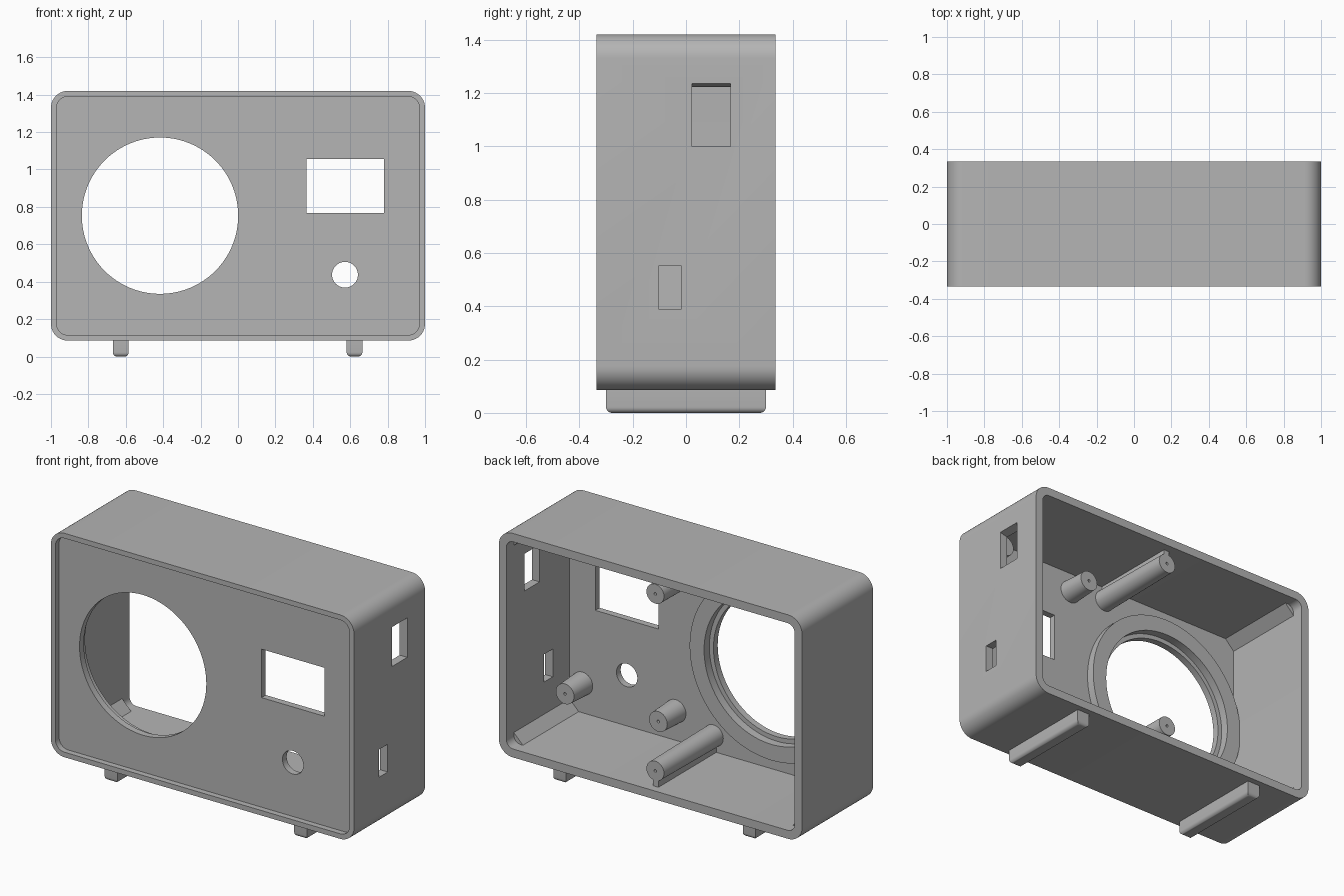
import bpy
import bmesh
from math import sin, cos, pi, radians
from mathutils import Matrix, Vector

cube = bpy.data.objects.get("Cube")
if cube:
    bpy.data.objects.remove(cube)

GREY = (0.46, 0.46, 0.46, 1)
mat = bpy.data.materials.new("plain grey plastic")
mat.use_nodes = True
mat.diffuse_color = GREY
mat.node_tree.nodes["Principled BSDF"].inputs["Base Color"].default_value = GREY

BOTTOM, TOP, HALF = 0.085, 1.42, 0.335
WALL = 0.05
PLATE_FRONT, PLATE_BACK = -0.30, -0.26
MID = (BOTTOM + TOP) / 2


def finish(name, bm):
    bmesh.ops.recalc_face_normals(bm, faces=bm.faces)
    mesh = bpy.data.meshes.new(name)
    bm.to_mesh(mesh)
    bm.free()
    mesh.materials.append(mat)
    obj = bpy.data.objects.new(name, mesh)
    bpy.context.collection.objects.link(obj)
    return obj


def prism(name, points, y0, y1, bevel=0):
    """Extrude an x-z outline along y; optionally round its lowest edges."""
    bm = bmesh.new()
    face = bm.faces.new([bm.verts.new((x, y0, z)) for x, z in points])
    out = bmesh.ops.extrude_face_region(bm, geom=[face])
    moved = [v for v in out["geom"] if isinstance(v, bmesh.types.BMVert)]
    bmesh.ops.translate(bm, verts=moved, vec=(0, y1 - y0, 0))
    if bevel:
        low = min(v.co.z for v in bm.verts) + 0.001
        edges = [e for e in bm.edges if all(v.co.z < low for v in e.verts)]
        bmesh.ops.bevel(bm, geom=edges, offset=bevel, segments=5,
                        profile=0.5, affect="EDGES")
    return finish(name, bm)


def rect(x0, x1, z0, z1):
    return [(x0, z0), (x1, z0), (x1, z1), (x0, z1)]


def rounded(inset, radius, steps=10):
    """Rounded outline of the case, moved inward by inset."""
    w, h = 1 - inset - radius, (TOP - BOTTOM) / 2 - inset - radius
    pts = []
    for q, (sx, sz) in enumerate([(1, 1), (-1, 1), (-1, -1), (1, -1)]):
        for i in range(steps + 1):
            a = (q + i / steps) * pi / 2
            pts.append((sx * w + radius * cos(a), MID + sz * h + radius * sin(a)))
    return pts


def circle(x, z, r, n):
    return [(x + r * cos(2 * pi * i / n), z + r * sin(2 * pi * i / n)) for i in range(n)]


def tube(name, x, z, y0, y1, r0, r1, bore, n=40):
    """Hollow round part along y, from radius r0 at y0 to r1 at y1."""
    bm = bmesh.new()
    ring = [bm.verts.new((r, y, 0)) for r, y in
            [(bore, y0), (r0, y0), (r1, y1), (bore, y1)]]
    edges = [bm.edges.new((ring[i], ring[(i + 1) % 4])) for i in range(4)]
    bmesh.ops.spin(bm, geom=ring + edges, axis=(0, 1, 0), cent=(0, 0, 0),
                   angle=2 * pi, steps=n)
    bmesh.ops.remove_doubles(bm, verts=bm.verts, dist=0.0001)
    bmesh.ops.transform(bm, matrix=Matrix.Translation(Vector((x, 0, z))), verts=bm.verts)
    return finish(name, bm)


# Case shell
case = prism("case_shell", rounded(0, 0.09), -HALF, HALF)

# Openings cut from the shell
cutters = [
    prism("front_recess_cutter", rounded(0.03, 0.06), -0.5, PLATE_FRONT),
    prism("rear_cavity_cutter", rounded(WALL, 0.045), PLATE_BACK, 0.5),
    prism("round_opening_cutter", circle(-0.417, 0.753, 0.418, 96), -0.4, -0.15),
    prism("display_opening_cutter", rect(0.365, 0.78, 0.768, 1.057), -0.4, -0.15),
    prism("knob_hole_cutter", circle(0.572, 0.437, 0.069, 40), -0.4, -0.15),
    prism("upper_side_cutter",
          [(0.9, 1.0), (1.05, 1.0), (1.05, 1.235), (1.0, 1.235), (0.95, 1.222), (0.9, 1.222)],
          0.022, 0.166),
    prism("lower_side_cutter", rect(0.9, 1.05, 0.387, 0.552), -0.102, -0.018),
]
for c in cutters:
    mod = case.modifiers.new(c.name, "BOOLEAN")
    mod.operation = "DIFFERENCE"
    mod.solver = "EXACT"
    mod.object = c
bpy.context.view_layer.update()
shell = bpy.data.meshes.new_from_object(
    case.evaluated_get(bpy.context.evaluated_depsgraph_get()))
case.modifiers.clear()
case.data = shell
for c in cutters:
    bpy.data.objects.remove(c)
parts = [case]

# Raised collar behind the round opening
parts.append(tube("opening_collar", -0.417, 0.753, PLATE_BACK - 0.005, -0.21,
                  0.54, 0.54, 0.445, 96))

# Short board posts on the inside of the front plate
for x in (0.25, 0.865):
    for z in (0.31, 1.25):
        parts.append(tube("board_post", x, z, PLATE_BACK - 0.005, -0.095, 0.068, 0.06, 0.008))

# Long screw posts with ribs to the floor and ceiling
for z, wall in ((0.23, BOTTOM + 0.03), (1.285, TOP - 0.03)):
    parts.append(tube("long_post", 0, z, PLATE_BACK - 0.005, 0.29, 0.064, 0.058, 0.008))
    edge = z + (0.045 if wall > z else -0.045)
    parts.append(prism("post_rib", rect(-0.018, 0.018, min(edge, wall), max(edge, wall)),
                       PLATE_BACK - 0.005, 0.285))

# Sloped corner fillets along the inside of the case
for sx in (-1, 1):
    for sz in (-1, 1):
        x, z = 1 - WALL, (TOP - BOTTOM) / 2 - WALL
        tri = [(x + 0.01, z - 0.07), (x - 0.07, z + 0.01), (x - 0.005, z + 0.01),
               (x + 0.01, z - 0.005)]
        parts.append(prism("corner_fillet", [(sx * a, MID + sz * b) for a, b in tri],
                           PLATE_BACK - 0.005, 0.265))

# Foot rails
for x in (-0.627, 0.623):
    parts.append(prism("foot_rail", rect(x - 0.042, x + 0.042, 0, BOTTOM + 0.02),
                       -0.3, 0.3, bevel=0.022))

# Smooth curved surfaces, keep sharp edges
bpy.ops.object.select_all(action="DESELECT")
for p in parts:
    p.select_set(True)
bpy.context.view_layer.objects.active = case
bpy.ops.object.shade_smooth_by_angle(angle=radians(30))
